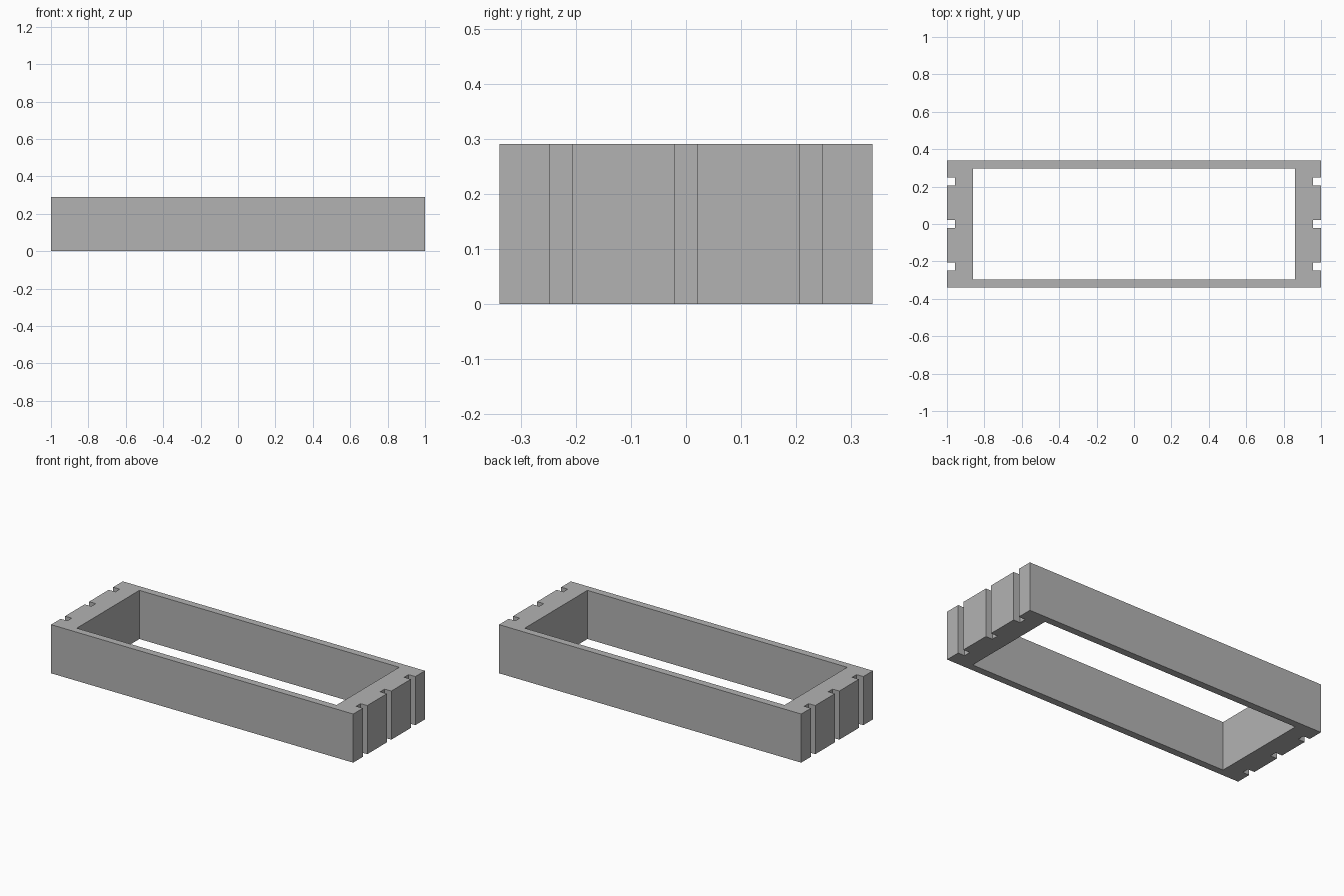
import bpy

LENGTH, DEPTH, HEIGHT = 2.0, 0.678, 0.291
INNER_LENGTH, INNER_DEPTH = 1.72, 0.592
SLOT_WIDTH, SLOT_DEPTH, SLOT_SPACING = 0.042, 0.044, 0.227

cube = bpy.data.objects.get("Cube")
if cube:
    bpy.data.objects.remove(cube, do_unlink=True)

grey = bpy.data.materials.new("plain grey")
grey.use_nodes = True
colour = (0.45, 0.45, 0.45, 1)
grey.diffuse_color = colour
grey.node_tree.nodes["Principled BSDF"].inputs["Base Color"].default_value = colour


def box(name, size, x=0, y=0):
    """Add a box centred on the frame's mid height."""
    bpy.ops.mesh.primitive_cube_add(size=1, location=(x, y, HEIGHT / 2))
    obj = bpy.context.object
    obj.name = name
    obj.scale = size
    bpy.ops.object.transform_apply(location=True, rotation=False, scale=True)
    obj.data.materials.append(grey)
    return obj


# Frame body
frame = box("rectangular_frame", (LENGTH, DEPTH, HEIGHT))

# Cutters: the central opening and three vertical slots in each end
cutters = [box("opening_cutter", (INNER_LENGTH, INNER_DEPTH, HEIGHT * 2))]
for side in (-1, 1):
    for row in (-1, 0, 1):
        cutters.append(box("slot_cutter", (SLOT_DEPTH * 2, SLOT_WIDTH, HEIGHT * 2),
                           side * LENGTH / 2, row * SLOT_SPACING))

# Cut the frame, then discard the cutters
bpy.context.view_layer.objects.active = frame
for cutter in cutters:
    cut = frame.modifiers.new("cut", "BOOLEAN")
    cut.operation = "DIFFERENCE"
    cut.solver = "EXACT"
    cut.object = cutter
    bpy.ops.object.modifier_apply(modifier=cut.name)
    bpy.data.objects.remove(cutter, do_unlink=True)
